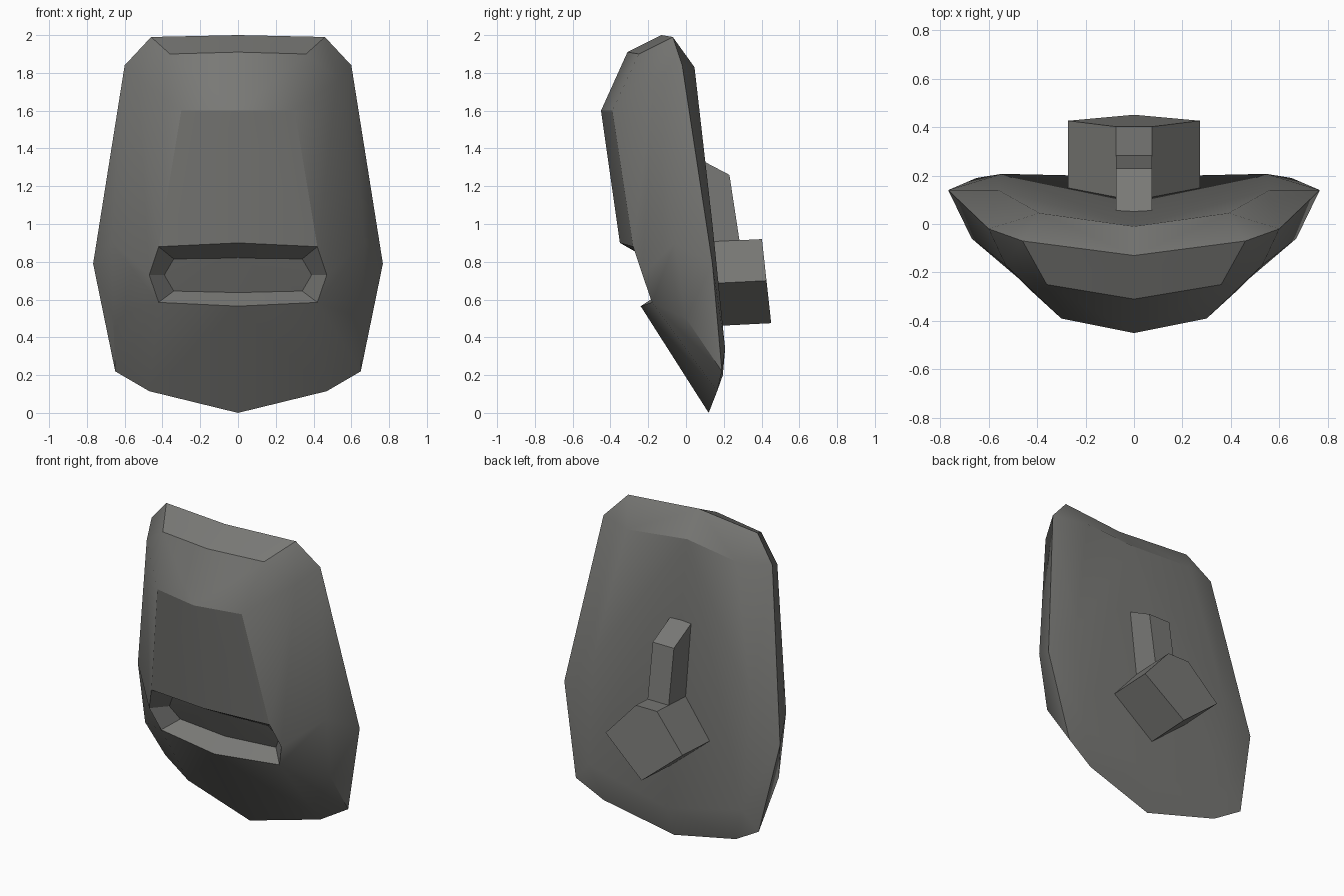
import bpy, bmesh

if "Cube" in bpy.data.objects:
    bpy.data.objects.remove(bpy.data.objects["Cube"])

# One flat colour for the whole model
steel = bpy.data.materials.new("dark_grey_metal")
steel.diffuse_color = (0.19, 0.19, 0.18, 1)
steel.use_nodes = True
steel.node_tree.nodes["Principled BSDF"].inputs["Base Color"].default_value = steel.diffuse_color


def finish(name, bm):
    bmesh.ops.recalc_face_normals(bm, faces=bm.faces)
    mesh = bpy.data.meshes.new(name)
    bm.to_mesh(mesh)
    bm.free()
    mesh.materials.append(steel)
    ob = bpy.data.objects.new(name, mesh)
    bpy.context.collection.objects.link(ob)
    return ob


def strip(bm, a, b):
    """Band of faces between two rows; a repeated point makes a triangle."""
    for i in range(len(a) - 1):
        corners = (a[i], a[i + 1], b[i + 1], b[i])
        bm.faces.new(list(dict.fromkeys(corners)))


# Profiles of the right half, each from the centre line outwards or downwards
rim = [(0, -.13, 2), (.46, -.07, 1.99), (.60, -.02, 1.84), (.767, .14, .79),
       (.65, .19, .22), (.47, .165, .115), (0, .12, 0)]
crown = [(0, -.31, 1.91), (.36, -.25, 1.9)]
brow = [(0, -.45, 1.6), (.30, -.39, 1.6), (.53, -.17, 1.77)]
cheek = [(.67, -.06, .9), (.66, 0, .5)]
slot_lip = [(0, -.35, .9), (.42, -.28, .88), (.47, -.23, .73),
            (.42, -.18, .585), (0, -.24, .565)]
slot_floor = [(0, -.21, .82), (.34, -.18, .815), (.39, -.14, .73),
              (.34, -.10, .645), (0, -.13, .637)]
back = [(0, -.01, 1.85), (.39, .045, 1.83), (.56, .14, 1.0),
        (.545, .207, .34), (0, .195, .2)]

# Shield body, built on both sides of x = 0
bm = bmesh.new()
for side in (1, -1):
    R, T, A, M, S, I, P = [
        [bm.verts.new((side * x, y, z)) for x, y, z in row]
        for row in (rim, crown, brow, cheek, slot_lip, slot_floor, back)]
    # crown and side walls
    strip(bm, R[:5], T + [A[2]] + M)
    strip(bm, A, [T[0], T[1], T[1]])
    # face plate around the slot
    strip(bm, A + M + R[4:], [S[0], S[1], S[1], S[2], S[3], S[3], S[3], S[4]])
    # slot walls and recessed panel
    strip(bm, S, I)
    strip(bm, [I[0], I[0], I[4]], I[1:4])
    # rear bevel and back panel
    strip(bm, R, [P[0], P[1], P[1], P[2], P[3], P[3], P[4]])
    strip(bm, [P[0], P[0], P[4]], P[1:4])
bmesh.ops.remove_doubles(bm, verts=bm.verts, dist=1e-4)
body = finish("shield_body", bm)
bpy.context.view_layer.objects.active = body
body.select_set(True)
bpy.ops.object.shade_smooth_by_angle(angle=0.5)


def prism(name, front, rear):
    """Closed solid between two matching outlines."""
    bm = bmesh.new()
    a = [bm.verts.new(p) for p in front]
    b = [bm.verts.new(p) for p in rear]
    bm.faces.new(a)
    bm.faces.new(b)
    strip(bm, a + a[:1], b + b[:1])
    return finish(name, bm)


# Rear block: five-sided, leaning slightly with the shield
outline = [(-.075, .92), (.075, .92), (.273, .70), (0, .475), (-.273, .70)]
prism("rear_block",
      [(x, .10 + (.92 - z) * .12, z - .015) for x, z in outline],
      [(x, .402 + (.92 - z) * .11, z) for x, z in outline])

# Rear strut above the block
profile = [(.04, 1.36), (.23, 1.26), (.285, .90), (.10, .90)]
prism("rear_strut", [(-.075, y, z) for y, z in profile],
      [(.075, y, z) for y, z in profile])
